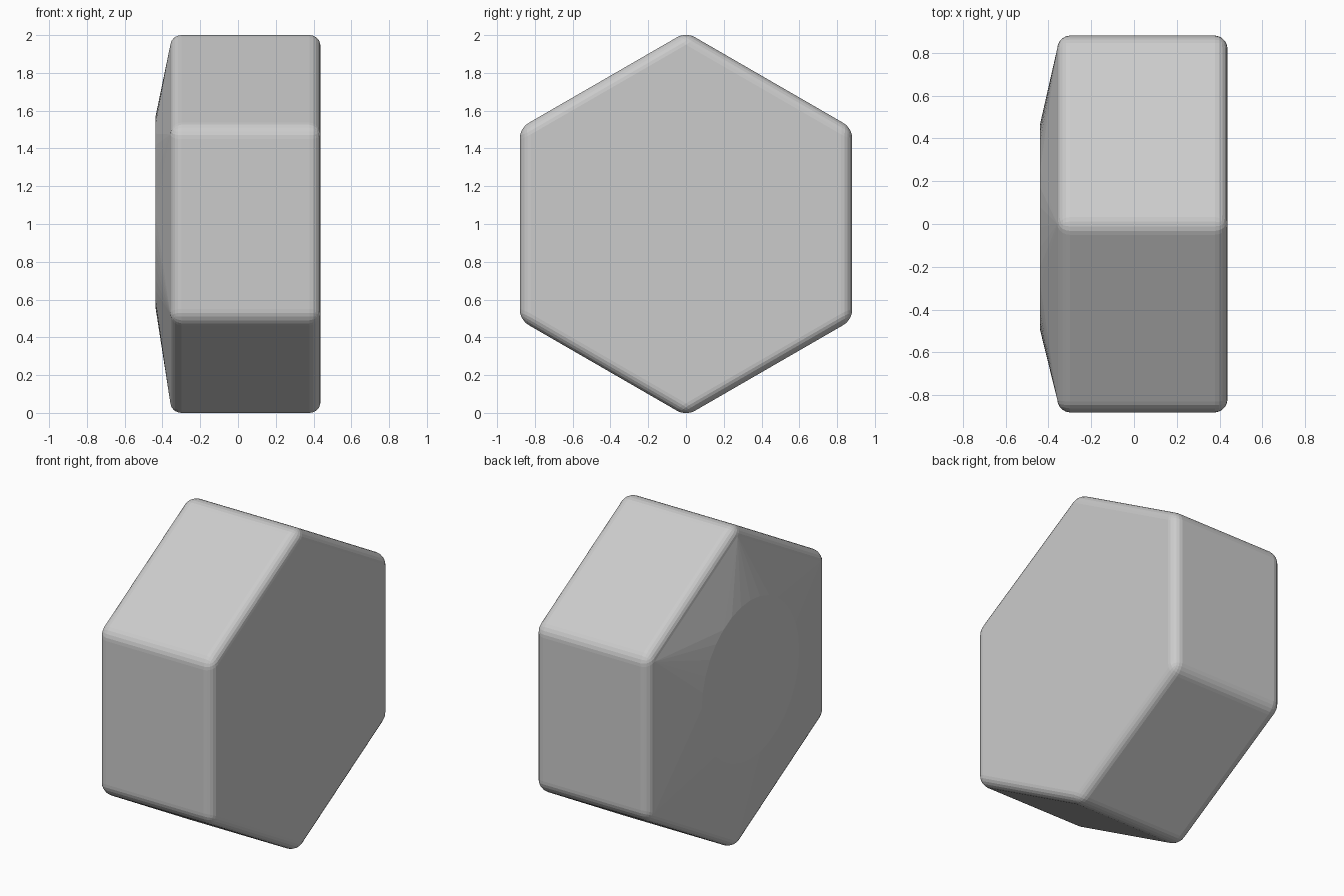
import bpy
import bmesh
from math import sin, cos, pi, radians
from mathutils import Vector

cube = bpy.data.objects.get("Cube")
if cube:
    bpy.data.objects.remove(cube, do_unlink=True)

FLAT_X, RIM_X, DISC_X = 0.436, -0.358, -0.438
HEX_RADIUS, BEVEL, DISC_SIDES = 1.016, 0.058, 32

grey = bpy.data.materials.new("plain grey")
grey.use_nodes = True
grey.diffuse_color = (0.6, 0.6, 0.6, 1)
grey.node_tree.nodes["Principled BSDF"].inputs["Base Color"].default_value = (0.6, 0.6, 0.6, 1)

bm = bmesh.new()


def ring(x, sides, ry, rz, cy, cz):
    """Ring of vertices in the YZ plane, starting at the top."""
    return [bm.verts.new((x, cy - ry * sin(2 * pi * i / sides),
                          cz + rz * cos(2 * pi * i / sides))) for i in range(sides)]


# Hexagonal block with rounded edges
face = bm.faces.new(ring(RIM_X, 6, HEX_RADIUS, HEX_RADIUS, 0, 1))
extruded = bmesh.ops.extrude_face_region(bm, geom=[face], use_keep_orig=True)["geom"]
bmesh.ops.translate(bm, vec=(FLAT_X - RIM_X, 0, 0),
                    verts=[g for g in extruded if isinstance(g, bmesh.types.BMVert)])
bmesh.ops.recalc_face_normals(bm, faces=bm.faces[:])
bmesh.ops.bevel(bm, geom=bm.edges[:], offset=BEVEL, offset_type='OFFSET',
                segments=5, profile=0.5, affect='EDGES')

# Open the end that carries the raised disc
cap = min(bm.faces, key=lambda f: f.calc_center_median().x - f.calc_area())
rim = list(cap.verts)
bmesh.ops.delete(bm, geom=[cap], context='FACES_ONLY')

# Raised disc, fanned out to the corners of the hexagon
disc = ring(DISC_X, DISC_SIDES, 0.483, 0.498, -0.014, 1.064)
bm.faces.new(disc)


def nearest_corner(angle):
    out = Vector((0, -sin(angle), cos(angle)))
    return max(rim, key=lambda v: (v.co - Vector((0, 0, 1))).dot(out))


step = 2 * pi / DISC_SIDES
corners = [nearest_corner((i + 0.5) * step) for i in range(DISC_SIDES)]
for i, corner in enumerate(corners):
    bm.faces.new((disc[i], disc[(i + 1) % DISC_SIDES], corner))
    if corner is not corners[i - 1]:
        bm.faces.new((disc[i], corners[i - 1], corner))

bmesh.ops.recalc_face_normals(bm, faces=bm.faces[:])
mesh = bpy.data.meshes.new("hexagonal_block")
bm.to_mesh(mesh)
bm.free()
mesh.materials.append(grey)
block = bpy.data.objects.new("hexagonal_block", mesh)
bpy.context.collection.objects.link(block)
